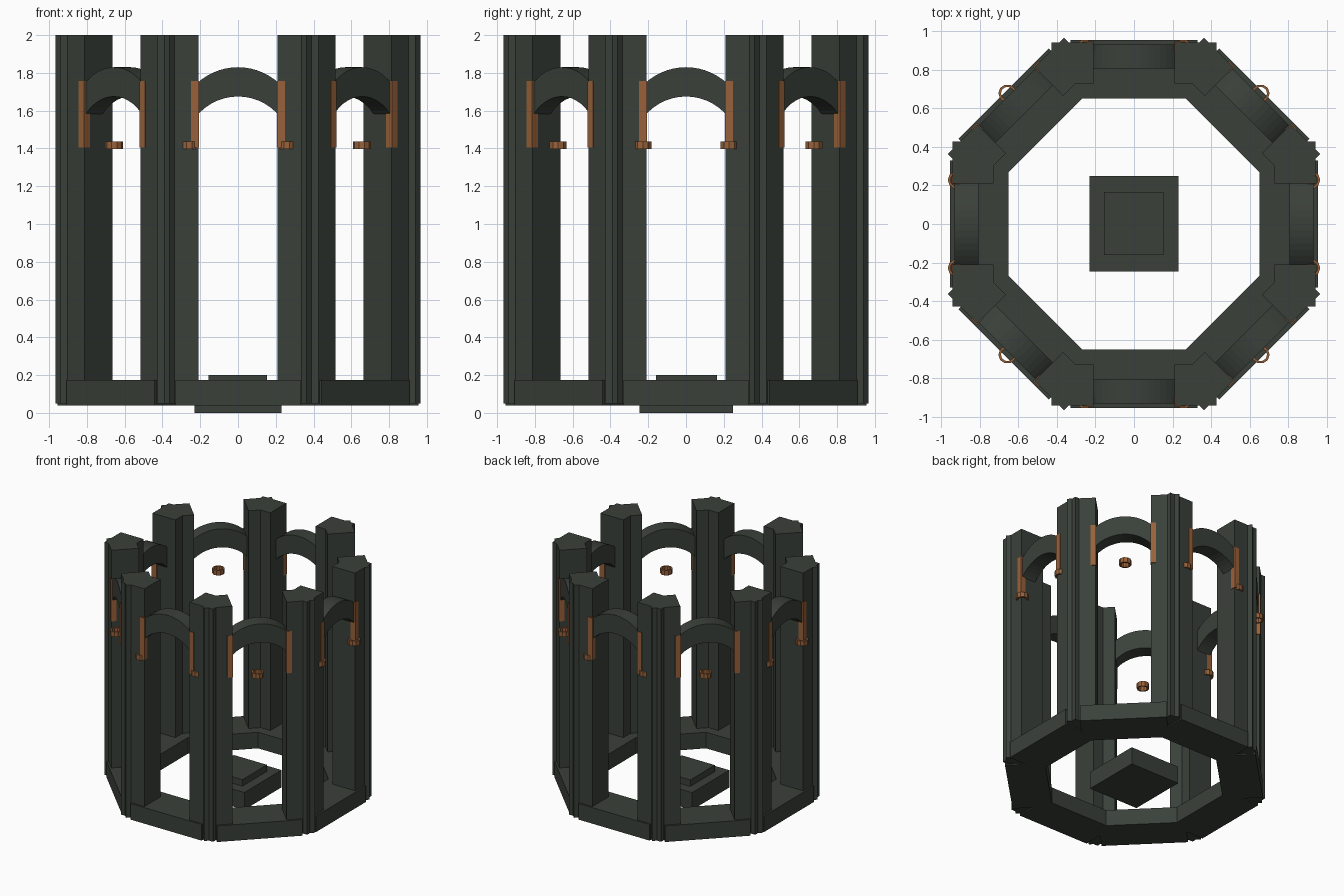
import bpy
import math
from mathutils import Matrix, Vector

cube = bpy.data.objects.get("Cube")
if cube:
    bpy.data.objects.remove(cube, do_unlink=True)


def material(name, color):
    mat = bpy.data.materials.new(name)
    mat.use_nodes = True
    mat.diffuse_color = (*color, 1)
    bsdf = next(n for n in mat.node_tree.nodes if n.type == 'BSDF_PRINCIPLED')
    bsdf.inputs["Base Color"].default_value = (*color, 1)
    return mat


STONE = material("dark green stone", (0.042, 0.051, 0.042))
COPPER = material("copper", (0.31, 0.12, 0.042))


def build(name, verts, faces, mat, turn=0.0):
    """Make a mesh object, with its points turned about the centre."""
    rot = Matrix.Rotation(turn, 3, 'Z')
    mesh = bpy.data.meshes.new(name)
    mesh.from_pydata([rot @ Vector(v) for v in verts], [], faces)
    mesh.materials.append(mat)
    obj = bpy.data.objects.new(name, mesh)
    bpy.context.collection.objects.link(obj)
    return obj


def prism(name, outline, low, high, mat, turn=0.0, upright=False):
    """Extrude a counter-clockwise outline along z, or an xz outline along y."""
    n = len(outline)
    if upright:
        verts = [(a, y, b) for y in (high, low) for a, b in outline]
    else:
        verts = [(a, b, z) for z in (low, high) for a, b in outline]
    faces = [tuple(reversed(range(n))), tuple(range(n, 2 * n))]
    faces += [(i, (i + 1) % n, n + (i + 1) % n, n + i) for i in range(n)]
    return build(name, verts, faces, mat, turn)


def rect(x0, x1, y0, y1):
    return [(x0, y0), (x1, y0), (x1, y1), (x0, y1)]


def arc(radius, top, half, steps=14):
    """Points on a circle arc from -half to +half, with its crown at top."""
    reach = math.asin(half / radius)
    angles = [reach * (2 * i / steps - 1) for i in range(steps + 1)]
    return [(radius * math.sin(a), top - radius + radius * math.cos(a)) for a in angles]


def tube(name, x, y, low, high, outer, inner, sides=10):
    """Short upright hollow ring."""
    verts, faces = [], []
    for i in range(sides):
        a = math.tau * i / sides
        for r, z in ((outer, low), (outer, high), (inner, high), (inner, low)):
            verts.append((x + r * math.cos(a), y + r * math.sin(a), z))
        for k in range(4):
            j, m = (i + 1) % sides, (k + 1) % 4
            faces.append((4 * i + k, 4 * j + k, 4 * j + m, 4 * i + m))
    return build(name, verts, faces, COPPER)


# One bay of the octagon, built at the front and repeated around
base_outline = [(-0.33, -0.955), (0.33, -0.955), (0.33, -0.797),
                (0.27, -0.65), (-0.27, -0.65), (-0.33, -0.797)]
arch_outline = arc(0.284, 1.675, 0.22) + arc(0.32, 1.83, 0.22)[::-1]

for i in range(8):
    turn = i * math.pi / 4
    prism(f"base_segment_{i}", base_outline, 0.04, 0.175, STONE, turn)
    prism(f"arch_{i}", arch_outline, -0.93, -0.805, STONE, turn, upright=True)
    # Two square shafts per bay cross those of the next bays to form pillars
    for side, x0, x1 in (("right", -0.427, -0.21), ("left", 0.21, 0.427)):
        prism(f"pillar_shaft_{side}_{i}", rect(x0, x1, -0.94, -0.728),
              0.05, 2.0, STONE, turn)
    # Copper strips on the pillar edges
    for side, x0, x1 in (("right", -0.249, -0.207), ("left", 0.207, 0.249)):
        prism(f"copper_strip_{side}_{i}", rect(x0, x1, -0.945, -0.9),
              1.405, 1.757, COPPER, turn)

# Copper rings: pairs on the four main bays, single ones on the diagonal bays
spots = ((0.257, 0.91), (0.918, 0.228), (0.656, 0.677))
for k, (x, y) in enumerate(spots):
    for sx in (-1, 1):
        for sy in (-1, 1):
            side = "left" if sx > 0 else "right"
            end = "back" if sy > 0 else "front"
            tube(f"copper_ring_{end}_{side}_{k}", sx * x, sy * y, 1.396, 1.438, 0.047, 0.034)

# Stepped plinth in the middle
prism("plinth_lower", rect(-0.23, 0.23, -0.245, 0.248), 0.0, 0.145, STONE)
prism("plinth_upper", rect(-0.155, 0.153, -0.16, 0.165), 0.145, 0.2, STONE)
